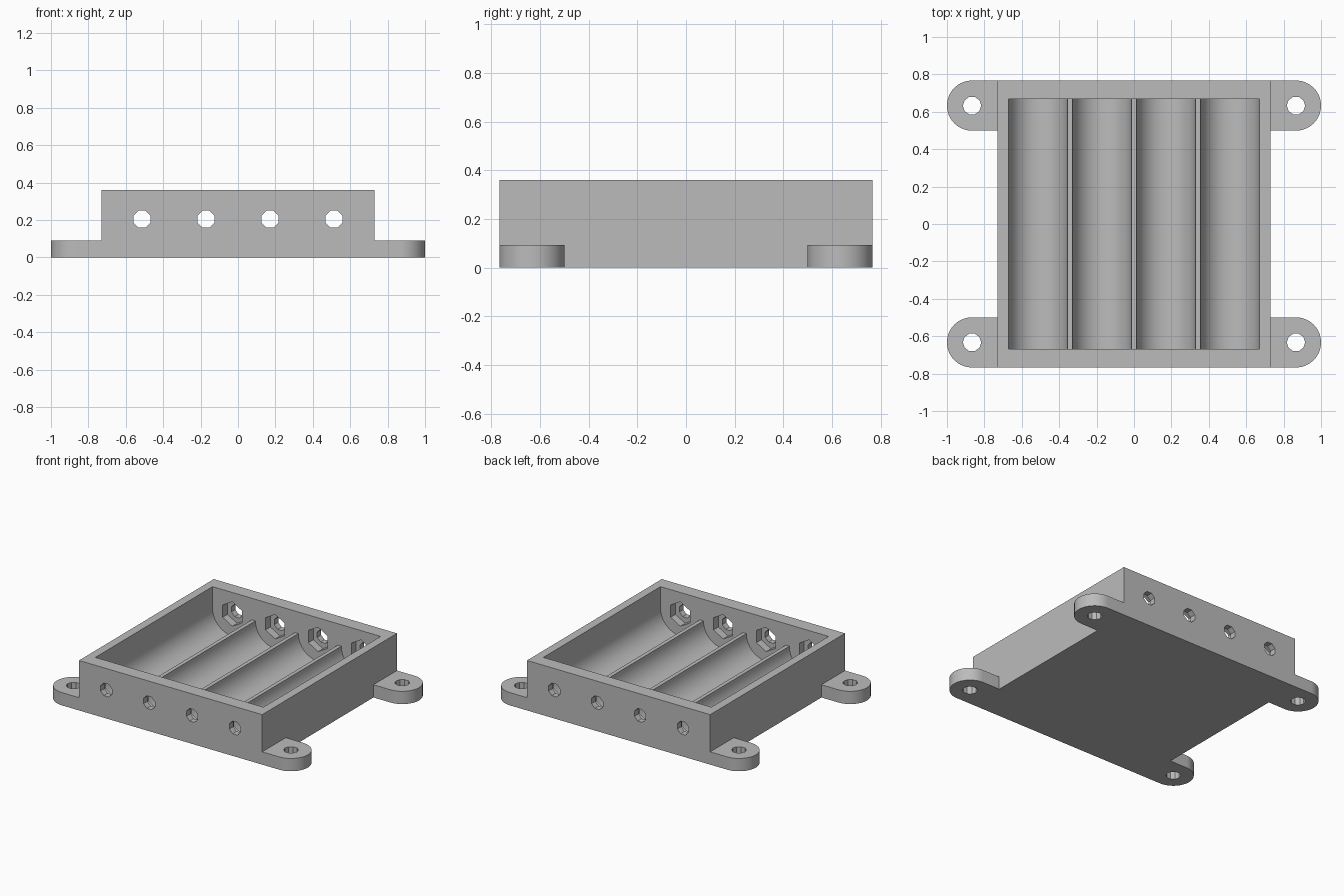
import bpy, bmesh
from math import pi, cos, sin, radians
from mathutils import Matrix, Vector

cube = bpy.data.objects.get("Cube")
if cube:
    bpy.data.objects.remove(cube, do_unlink=True)

grey = bpy.data.materials.new("light_grey")
grey.use_nodes = True
colour = (0.5, 0.5, 0.5, 1)
grey.diffuse_color = colour
grey.node_tree.nodes["Principled BSDF"].inputs["Base Color"].default_value = colour

HALF_W, HALF_D, HEIGHT = 0.73, 0.767, 0.36
BAY_D = 0.667                       # half length of the cell bay
AXIS_Z, CELL_R = 0.205, 0.157       # cell axis height and groove radius
PITCH = 0.342
CELLS = [(i - 1.5) * PITCH for i in range(4)]
TAB_H, TAB_R, TAB_X, TAB_Y = 0.092, 0.134, 0.866, 0.633
HOLE_R = 0.049


def prism(name, points, start, end, along_y=False):
    """Extrude a flat outline along z, or an x-z outline along y."""
    bm = bmesh.new()
    place = (lambda a, b: (a, start, b)) if along_y else (lambda a, b: (a, b, start))
    face = bm.faces.new([bm.verts.new(place(a, b)) for a, b in points])
    step = Vector((0, end - start, 0) if along_y else (0, 0, end - start))
    new = bmesh.ops.extrude_face_region(bm, geom=[face])["geom"]
    bmesh.ops.translate(bm, vec=step, verts=[v for v in new if isinstance(v, bmesh.types.BMVert)])
    bmesh.ops.recalc_face_normals(bm, faces=bm.faces)
    mesh = bpy.data.meshes.new(name)
    bm.to_mesh(mesh)
    bm.free()
    mesh.materials.append(grey)
    obj = bpy.data.objects.new(name, mesh)
    bpy.context.collection.objects.link(obj)
    return obj


def arc(cx, cy, r, a0, a1, n):
    return [(cx + r * cos(a0 + (a1 - a0) * i / n), cy + r * sin(a0 + (a1 - a0) * i / n))
            for i in range(n + 1)]


def ring(cx, cy, r, sides, turn=0.0):
    return arc(cx, cy, r, turn, turn + 2 * pi, sides)[:-1]


def cut(obj, cutters):
    """Subtract the cutters, bake the result and remove them."""
    for c in cutters:
        c.hide_render = True
        mod = obj.modifiers.new("cut", 'BOOLEAN')
        mod.operation, mod.solver, mod.object = 'DIFFERENCE', 'EXACT', c
    deps = bpy.context.evaluated_depsgraph_get()
    mesh = bpy.data.meshes.new_from_object(obj.evaluated_get(deps))
    obj.modifiers.clear()
    obj.data = mesh
    for c in cutters:
        bpy.data.objects.remove(c, do_unlink=True)


# Tray body
body = prism("tray_body", [(-HALF_W, -HALF_D), (HALF_W, -HALF_D), (HALF_W, HALF_D),
                           (-HALF_W, HALF_D)], 0, HEIGHT)

# Bay outline: four round-bottomed grooves with low ribs between, open above
outline = []
for x in CELLS:
    outline += arc(x, AXIS_Z, CELL_R, pi, 2 * pi, 32)
edge = CELLS[-1] + CELL_R
outline += [(edge, HEIGHT + 0.1), (-edge, HEIGHT + 0.1)]
cutters = [prism("bay_cutter", outline, -BAY_D, BAY_D, True)]

# Contact holes through the end walls, with hexagonal nut pockets inside
for x in CELLS:
    cutters.append(prism("hole_cutter", ring(x, AXIS_Z, HOLE_R, 8, pi / 8), -1, 1, True))
    cutters.append(prism("nut_cutter", ring(x, AXIS_Z, 0.088, 6, pi / 2),
                         -BAY_D - 0.055, BAY_D + 0.055, True))
cut(body, cutters)

# Mounting tabs at the four corners
tabs = []
for sx, side in ((1, "left"), (-1, "right")):
    for sy, end in ((-1, "front"), (1, "back")):
        y = sy * TAB_Y
        shape = [(HALF_W, y - TAB_R)] + arc(TAB_X, y, TAB_R, -pi / 2, pi / 2, 32) + [(HALF_W, y + TAB_R)]
        tab = prism(f"mounting_tab_{end}_{side}", [(sx * a, b) for a, b in shape], 0, TAB_H)
        cut(tab, [prism("screw_cutter", ring(sx * TAB_X, y, HOLE_R, 10), -0.1, 0.3)])
        tabs.append(tab)

# Smooth the curves, keep the edges crisp
bpy.ops.object.select_all(action='DESELECT')
for obj in [body] + tabs:
    obj.select_set(True)
bpy.context.view_layer.objects.active = body
bpy.ops.object.shade_smooth_by_angle(angle=radians(30))
